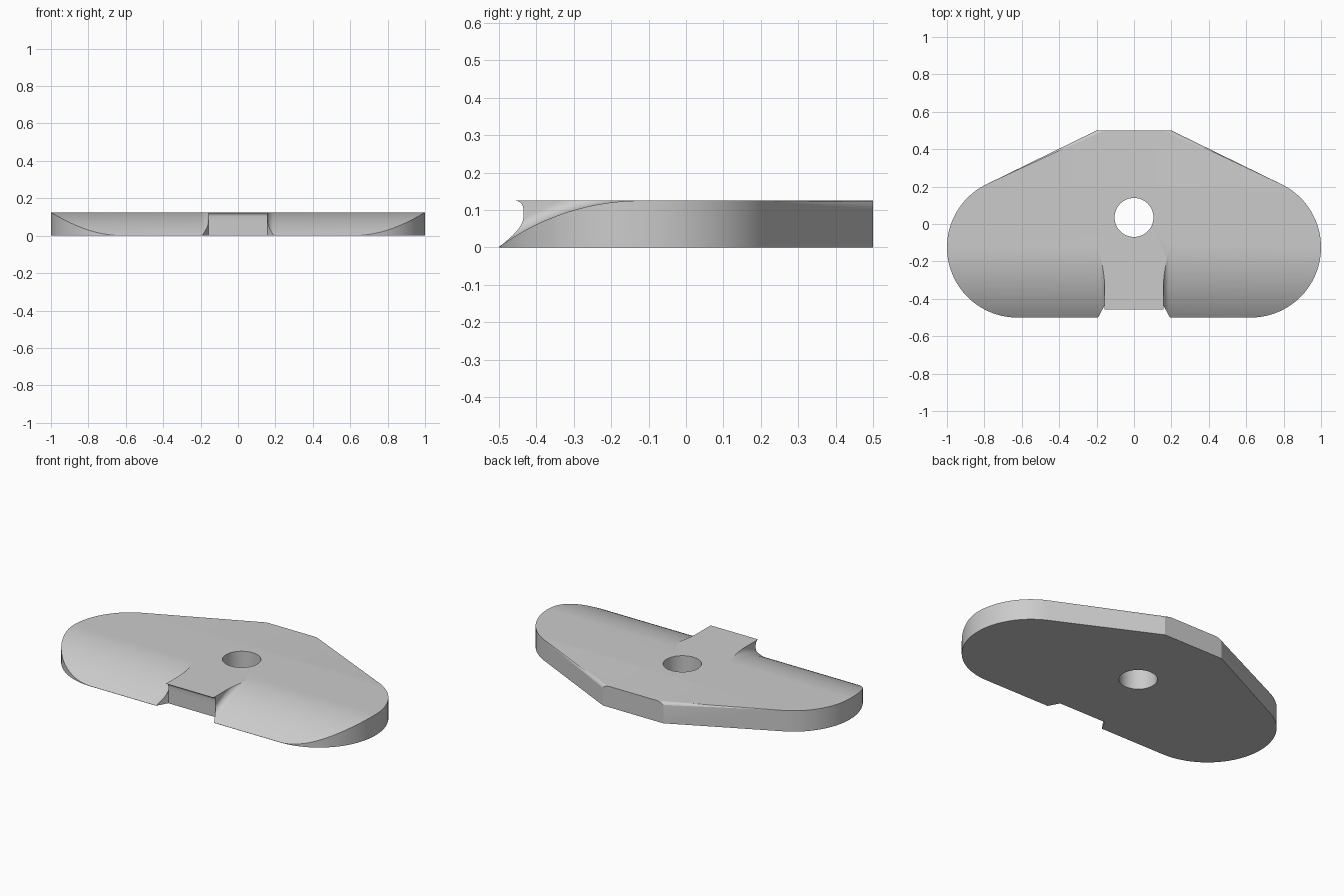
import bpy, bmesh
from math import sin, cos, pi, sqrt, radians

if "Cube" in bpy.data.objects:
    bpy.data.objects.remove(bpy.data.objects["Cube"])

THICK = 0.125
ROUND = 0.375                    # radius of the rounded ends
CX, CY = 1 - ROUND, ROUND - 0.5  # centre of the rounded ends
TAB, TAB_FRONT = 0.157, -0.435   # half width and front of the centre tab
FILLET = 0.035                   # blend between tab and ramp
RAMP_START, RAMP_R = -0.12, 0.645

grey = bpy.data.materials.new("light grey")
grey.use_nodes = True
grey.diffuse_color = (0.6, 0.6, 0.6, 1)
grey.node_tree.nodes["Principled BSDF"].inputs["Base Color"].default_value = (0.6, 0.6, 0.6, 1)


def make_object(name, bm):
    bmesh.ops.recalc_face_normals(bm, faces=bm.faces[:])
    mesh = bpy.data.meshes.new(name)
    bm.to_mesh(mesh)
    bm.free()
    mesh.materials.append(grey)
    obj = bpy.data.objects.new(name, mesh)
    bpy.context.collection.objects.link(obj)
    return obj


def loft(bm, sections):
    rings = [[bm.verts.new(p) for p in s] for s in sections]
    for a, b in zip(rings, rings[1:]):
        for i in range(len(a)):
            j = (i + 1) % len(a)
            bm.faces.new((a[i], a[j], b[j], b[i]))
    bm.faces.new(rings[0])
    bm.faces.new(rings[-1])


# Plate outline: notch, rounded end, slanted side, flat back
half = [(TAB, TAB_FRONT), (TAB + FILLET, -0.5)]
for i in range(41):
    a = radians(-90 + 90 * i / 20) if i <= 20 else radians(64 * (i - 20) / 20)
    half.append((CX + ROUND * cos(a), CY + ROUND * sin(a)))
half.append((0.2, 0.5))
outline = half + [(-x, y) for x, y in reversed(half)]

bm = bmesh.new()
loft(bm, [[(x, y, z) for x, y in outline] for z in (0, THICK)])


def is_rounded(edge):
    a, b = (v.co for v in edge.verts)
    if min(a.z, b.z) < THICK - 0.001:
        return False
    tab_edge = max(abs(a.y - TAB_FRONT), abs(b.y - TAB_FRONT)) < 0.001 and abs(a.x + b.x) < 0.001
    side_edge = min(a.y, b.y) > CY - 0.001 and abs(a.y - b.y) > 0.0001
    return tab_edge or side_edge


# Round the top edge of the sides and of the tab front
bmesh.ops.bevel(bm, geom=[e for e in bm.edges if is_rounded(e)], offset=0.022,
                offset_type='OFFSET', segments=5, profile=0.5, affect='EDGES')
plate = make_object("plate", bm)


# Curved ramp cutters on both sides of the tab, blended into its walls
def ramp_section(side, y):
    h = THICK - RAMP_R + sqrt(RAMP_R ** 2 - (y - RAMP_START) ** 2)
    pts = [(1.2, 0.3), (1.2, h)]
    for i in range(9):
        a = pi / 2 * i / 8
        pts.append((TAB + FILLET * (1 - sin(a)), h + FILLET * (1 - cos(a))))
    pts.append((TAB, 0.3))
    return [(side * x, y, z) for x, z in pts]


cutters = []
for side, label in ((1, "left"), (-1, "right")):
    bm = bmesh.new()
    loft(bm, [ramp_section(side, -0.56 + 0.435 * i / 32) for i in range(33)])
    cutters.append(make_object(label + "_ramp_cutter", bm))

# Round hole through the plate
bm = bmesh.new()
bmesh.ops.create_cone(bm, cap_ends=True, segments=64, radius1=0.104, radius2=0.104, depth=1)
bmesh.ops.translate(bm, verts=bm.verts, vec=(0, 0.035, 0))
cutters.append(make_object("hole_cutter", bm))

bpy.ops.object.select_all(action='DESELECT')
plate.select_set(True)
bpy.context.view_layer.objects.active = plate
for cutter in cutters:
    mod = plate.modifiers.new(cutter.name, 'BOOLEAN')
    mod.operation = 'DIFFERENCE'
    mod.solver = 'EXACT'
    mod.object = cutter
    bpy.ops.object.modifier_apply(modifier=mod.name)
for cutter in cutters:
    bpy.data.objects.remove(cutter)
bpy.ops.object.shade_smooth_by_angle(angle=radians(25))
